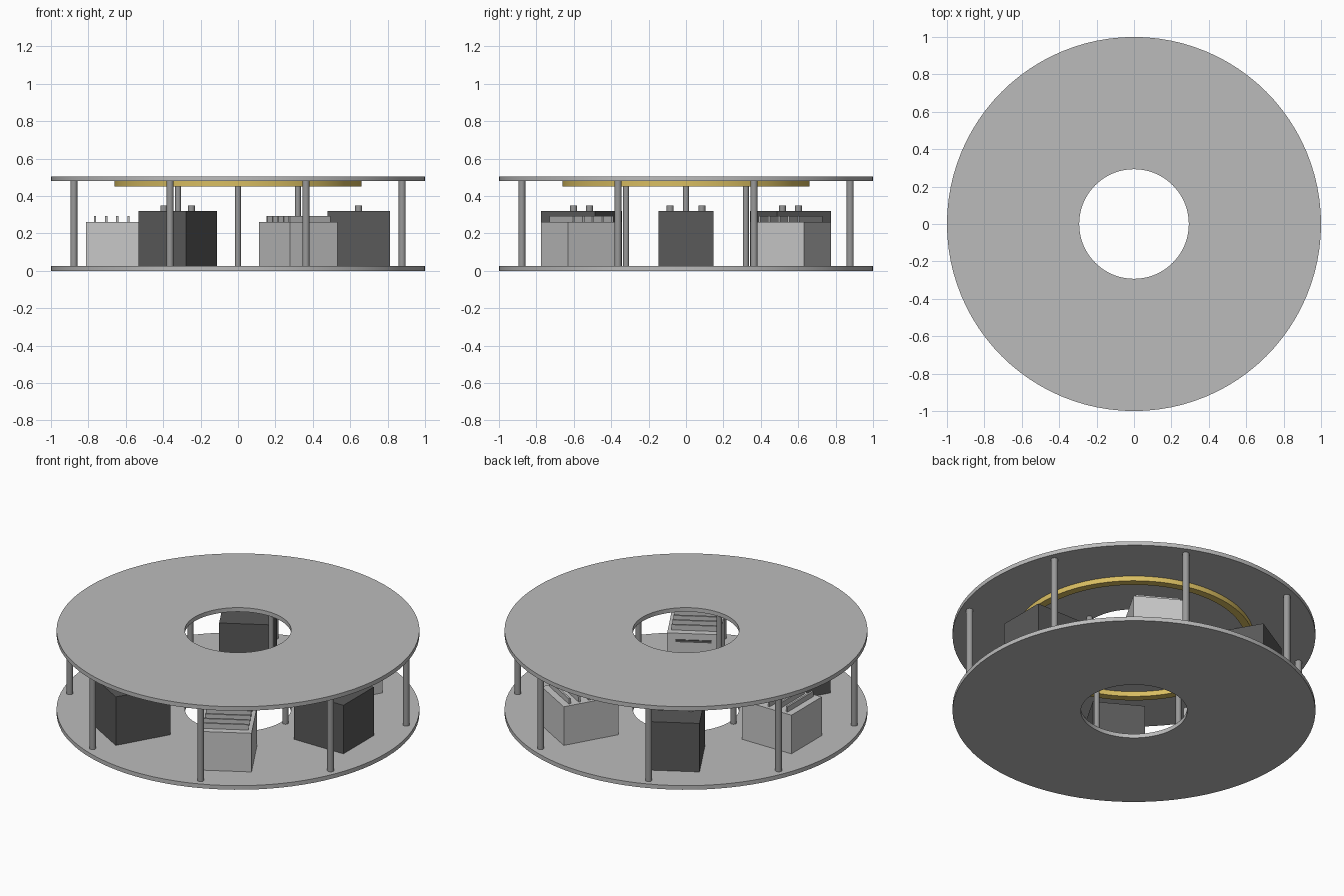
import bpy, bmesh, math
from mathutils import Matrix

cube = bpy.data.objects.get("Cube")
if cube:
    bpy.data.objects.remove(cube, do_unlink=True)


def material(name, r, g, b):
    m = bpy.data.materials.new(name)
    m.use_nodes = True
    m.diffuse_color = (r, g, b, 1)
    m.node_tree.nodes["Principled BSDF"].inputs["Base Color"].default_value = (r, g, b, 1)
    return m


PLATE = material("plate grey", 0.5, 0.5, 0.5)
POST = material("post grey", 0.32, 0.32, 0.32)
LIGHT = material("light grey", 0.58, 0.58, 0.58)
DARK = material("dark grey", 0.1, 0.1, 0.1)
GOLD = material("gold", 0.69, 0.51, 0.12)


def finish(name, bm, mat, smooth=False):
    mesh = bpy.data.meshes.new(name)
    bm.to_mesh(mesh)
    bm.free()
    mesh.materials.append(mat)
    obj = bpy.data.objects.new(name, mesh)
    bpy.context.collection.objects.link(obj)
    if smooth:
        bpy.ops.object.select_all(action="DESELECT")
        obj.select_set(True)
        bpy.context.view_layer.objects.active = obj
        bpy.ops.object.shade_smooth_by_angle(angle=math.radians(35))
    return obj


def ring(name, inner, outer, z0, z1, mat, sides=96):
    # Rectangular section spun around the vertical axis
    bm = bmesh.new()
    section = [bm.verts.new((r, 0, z)) for r, z in
               ((inner, z0), (outer, z0), (outer, z1), (inner, z1))]
    edges = [bm.edges.new((section[i], section[(i + 1) % 4])) for i in range(4)]
    bmesh.ops.spin(bm, geom=section + edges, cent=(0, 0, 0), axis=(0, 0, 1),
                   angle=math.tau, steps=sides)
    bmesh.ops.remove_doubles(bm, verts=bm.verts, dist=1e-4)
    bmesh.ops.recalc_face_normals(bm, faces=bm.faces)
    return finish(name, bm, mat, True)


def turned(angle, x, y, z):
    return Matrix.Rotation(angle, 4, "Z") @ Matrix.Translation((x, y, z))


def box(name, angle, x, y, z0, z1, sx, sy, mat):
    bm = bmesh.new()
    bmesh.ops.create_cube(bm, size=1, matrix=turned(angle, x, y, (z0 + z1) / 2)
                          @ Matrix.Diagonal((sx, sy, z1 - z0, 1)))
    return finish(name, bm, mat)


def rod(name, angle, x, y, z0, z1, radius, mat, sides=16):
    bm = bmesh.new()
    bmesh.ops.create_cone(bm, cap_ends=True, segments=sides, radius1=radius, radius2=radius,
                          depth=z1 - z0, matrix=turned(angle, x, y, (z0 + z1) / 2))
    return finish(name, bm, mat, True)


# Two flat rings and the gold track under the upper one
FLOOR, CEILING = 0.025, 0.48
ring("lower_plate", 0.293, 1, 0, FLOOR, PLATE)
ring("upper_plate", 0.293, 1, CEILING, 0.505, PLATE)
ring("gold_track", 0.615, 0.66, 0.45, CEILING, GOLD)

# Supporting posts
for i in range(8):
    rod(f"outer_post_{i}", math.tau * (i + 0.5) / 8, 0.95, 0, FLOOR, CEILING, 0.019, POST)
for i in range(4):
    rod(f"inner_post_{i}", math.tau * i / 4, 0.32, 0, FLOOR, CEILING, 0.016, POST)

# Alternating equipment boxes
R, LENGTH, WIDTH = 0.645, 0.333, 0.292
for i in range(6):
    a = math.tau * i / 6
    if i % 2 == 0:
        box(f"dark_box_{i}", a, R, 0, FLOOR, 0.32, LENGTH, WIDTH, DARK)
        for side in (-1, 1):
            rod(f"terminal_{i}_{side}", a, R, side * 0.085, 0.32, 0.35, 0.019, POST)
    else:
        box(f"light_box_{i}", a, R, 0, FLOOR, 0.26, LENGTH, WIDTH, LIGHT)
        for k in range(-2, 3):
            box(f"cooling_fin_{i}_{k}", a, R + 0.06 * k, 0, 0.26, 0.292, 0.012, 0.25, PLATE)
        # Slot on the inward face
        box(f"slot_{i}", a, R - LENGTH / 2 - 0.002, 0, 0.208, 0.222, 0.006, 0.2, DARK)
